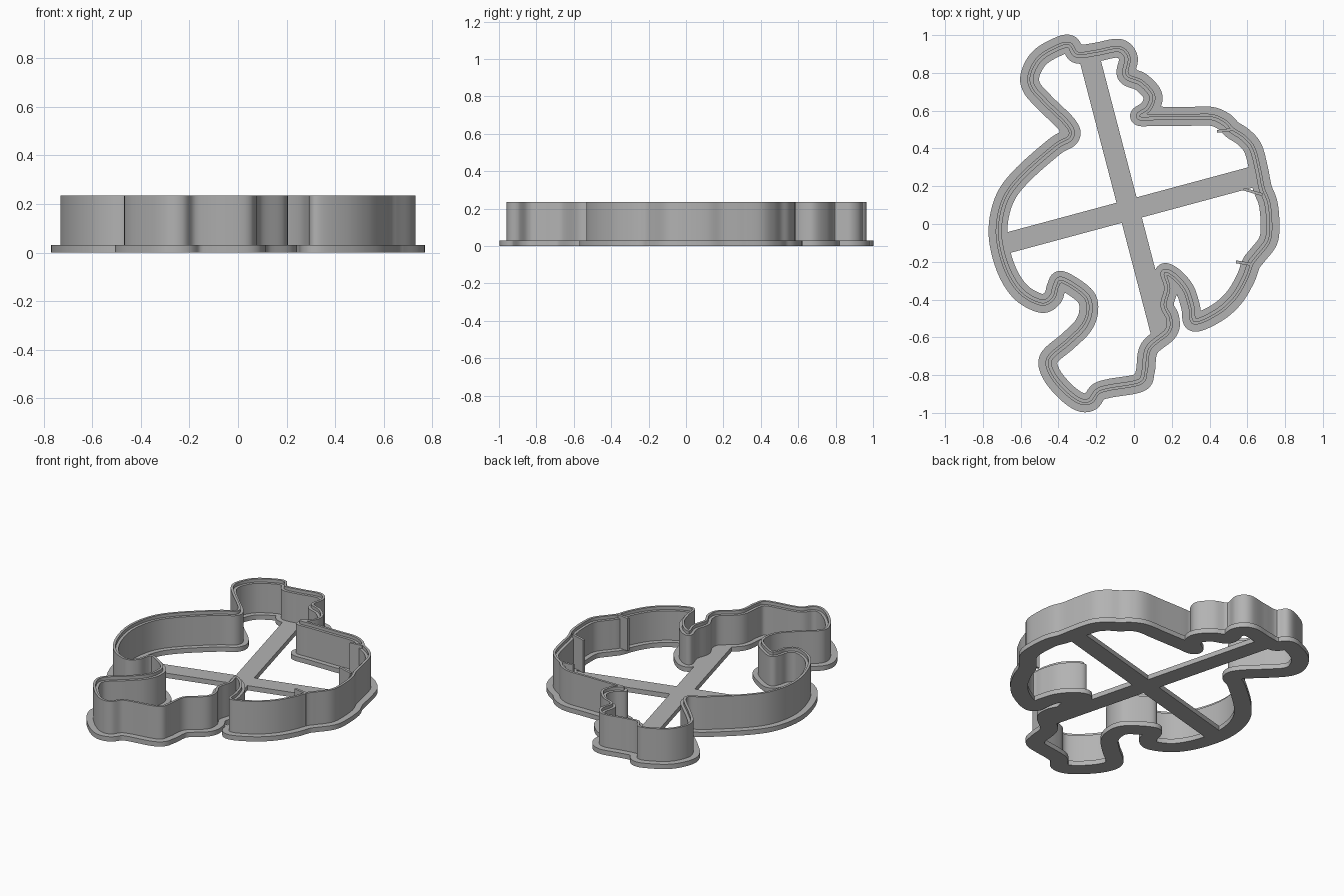
import bpy, bmesh, math
from mathutils import Vector, kdtree

cube = bpy.data.objects.get("Cube")
if cube:
    bpy.data.objects.remove(cube, do_unlink=True)

grey = bpy.data.materials.new("light grey plastic")
grey.use_nodes = True
colour = (0.45, 0.45, 0.45, 1)
grey.diffuse_color = colour
grey.node_tree.nodes["Principled BSDF"].inputs["Base Color"].default_value = colour

BASE_TOP, STEP, TOP = .03, .215, .235

# Centre line of the cutting wall, clockwise, section by section
upper_foot = [(-.34, .95), (-.3, .9), (-.2, .91), (-.08, .93), (-.03, .88), (-.04, .79),
              (.04, .75), (.1, .68), (.08, .61), (.03, .57)]
upper_back = [(.13, .57), (.29, .57), (.41, .57), (.48, .54), (.52, .5), (.58, .46),
              (.63, .4), (.66, .29), (.68, .19), (.71, .11), (.72, 0), (.71, -.09)]
tail = [(.65, -.17), (.62, -.21), (.59, -.29), (.53, -.39), (.44, -.47), (.32, -.52),
        (.3, -.44), (.27, -.35), (.21, -.28), (.16, -.26)]
lower_foot = [(.18, -.34), (.16, -.43), (.19, -.5), (.18, -.57), (.08, -.66), (.06, -.78),
              (.03, -.84), (-.13, -.87), (-.19, -.89), (-.23, -.94), (-.29, -.94),
              (-.37, -.88), (-.44, -.79), (-.45, -.71), (-.35, -.62), (-.27, -.54)]
front_curve = [(-.24, -.46), (-.26, -.38), (-.38, -.3), (-.41, -.33), (-.43, -.39),
               (-.49, -.42), (-.6, -.36), (-.68, -.23), (-.72, -.05), (-.69, .12),
               (-.6, .25), (-.42, .41), (-.34, .46), (-.35, .52), (-.47, .64),
               (-.54, .72), (-.55, .79), (-.5, .88), (-.4, .94)]


def smooth_loop(points, steps=20):
    """Closed Catmull-Rom curve through the points."""
    p = [Vector(q) for q in points]
    n = len(p)
    out = []
    for i in range(n):
        a, b, c, d = p[i - 1], p[i], p[(i + 1) % n], p[(i + 2) % n]
        for k in range(steps):
            t = k / steps
            out.append(b + (c - a) * t / 2
                       + (a - b * 2.5 + c * 2 - d / 2) * t ** 2
                       + ((b - c) * 1.5 + (d - a) / 2) * t ** 3)
    return out


path = smooth_loop(upper_foot + upper_back + tail + lower_foot + front_curve)
tree = kdtree.KDTree(len(path))
for index, point in enumerate(path):
    tree.insert(point.to_3d(), index)
tree.balance()


def offset_loop(dist, spacing=.011):
    """Parallel loop (positive is outward) without self-crossing parts."""
    loop = []
    n = len(path)
    for i in range(n):
        before = (path[i] - path[i - 1]).normalized()
        after = (path[(i + 1) % n] - path[i]).normalized()
        for direction in (before, (before + after).normalized(), after):
            q = path[i] + Vector((-direction.y, direction.x)) * dist
            if tree.find(q.to_3d())[2] < abs(dist) - .001:
                continue
            if not loop or (q - loop[-1]).length > spacing:
                loop.append(q)
    while (loop[-1] - loop[0]).length < spacing:
        loop.pop()
    return loop


def prism(name, loops, z0, z1):
    """Flat region bounded by the loops, raised from z0 to z1."""
    bm = bmesh.new()
    for loop in loops:
        verts = [bm.verts.new((q[0], q[1], z0)) for q in loop]
        for i, v in enumerate(verts):
            bm.edges.new((verts[i - 1], v))
    bmesh.ops.triangle_fill(bm, use_beauty=True, use_dissolve=False, edges=bm.edges[:])
    grown = bmesh.ops.extrude_face_region(bm, geom=bm.faces[:], use_keep_orig=True)
    raised = [g for g in grown["geom"] if isinstance(g, bmesh.types.BMVert)]
    bmesh.ops.translate(bm, verts=raised, vec=(0, 0, z1 - z0))
    bmesh.ops.recalc_face_normals(bm, faces=bm.faces[:])
    mesh = bpy.data.meshes.new(name)
    bm.to_mesh(mesh)
    bm.free()
    mesh.materials.append(grey)
    obj = bpy.data.objects.new(name, mesh)
    bpy.context.collection.objects.link(obj)
    bpy.ops.object.select_all(action='DESELECT')
    obj.select_set(True)
    bpy.context.view_layer.objects.active = obj
    bpy.ops.object.shade_smooth_by_angle(angle=math.radians(35))
    return obj


def strip(name, start, end, width, z0, z1):
    """Straight bar between two plan points."""
    a, b = Vector(start), Vector(end)
    d = (b - a).normalized() * width / 2
    side = Vector((-d.y, d.x))
    prism(name, [[a + side, b + side, b - side, a - side]], z0, z1)


# Base flange, cutting wall and thinner blade edge
outer = offset_loop(.012)
prism("base_flange", [offset_loop(.05), offset_loop(-.05)], 0, BASE_TOP)
prism("cutting_wall", [outer, offset_loop(-.02)], BASE_TOP, STEP)
prism("blade_edge", [outer, offset_loop(-.003)], STEP, TOP)

# Crossed stiffening bars
strip("long_bar", (-.236, .88), (.15, -.6), .11, 0, BASE_TOP)
strip("cross_bar", (-.67, -.1), (.63, .25), .11, 0, BASE_TOP)

# Short fins on the inside of the wall
fins = {"upper_fin": ((.44, .49), (.52, .5)),
        "middle_fin": ((.58, .185), (.68, .155)),
        "lower_fin": ((.54, -.2), (.63, -.215))}
for name, (start, end) in fins.items():
    strip(name, start, end, .015, BASE_TOP, TOP)
